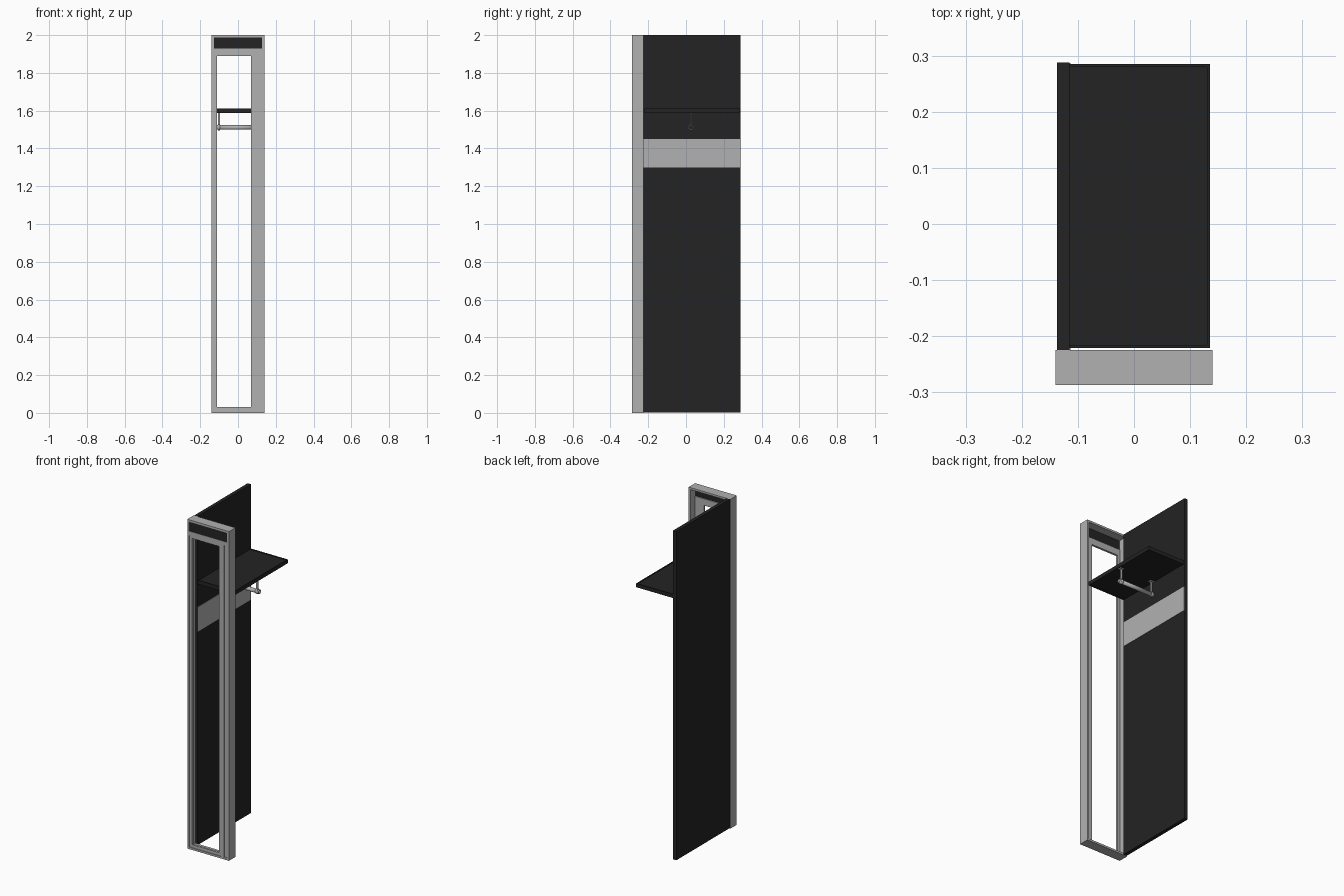
import bpy
from math import pi

cube = bpy.data.objects.get("Cube")
if cube:
    bpy.data.objects.remove(cube, do_unlink=True)


def material(name, value):
    mat = bpy.data.materials.new(name)
    mat.use_nodes = True
    color = (value, value, value, 1)
    mat.diffuse_color = color
    mat.node_tree.nodes["Principled BSDF"].inputs["Base Color"].default_value = color
    return mat


GREY = material("light grey", 0.44)
BLACK = material("black", 0.017)


def box(name, x, y, z, mat):
    """Box from (min, max) ranges on each axis."""
    ranges = (x, y, z)
    bpy.ops.mesh.primitive_cube_add(size=1, location=[(a + b) / 2 for a, b in ranges])
    obj = bpy.context.object
    obj.name = name
    obj.scale = [b - a for a, b in ranges]
    bpy.ops.object.transform_apply(location=False, rotation=False, scale=True)
    obj.data.materials.append(mat)
    return obj


def tube(name, x, y, z, radius, wall):
    """Open tube running along x."""
    bpy.ops.mesh.primitive_cylinder_add(
        vertices=24, radius=radius, depth=x[1] - x[0], end_fill_type='NOTHING',
        location=((x[0] + x[1]) / 2, y, z), rotation=(0, pi / 2, 0))
    obj = bpy.context.object
    obj.name = name
    obj.data.materials.append(GREY)
    bpy.ops.object.shade_smooth_by_angle()
    solid = obj.modifiers.new("wall", 'SOLIDIFY')
    solid.thickness = wall
    solid.offset = -1
    return obj


# Deep outer frame, open at the back
W, T = 0.14, 0.012
DEPTH = (-0.287, -0.225)
for side, s in (("left", 1), ("right", -1)):
    box(f"frame_{side}_wall", sorted((s * W, s * (W - T))), DEPTH, (0, 2), GREY)
IN = W - T
box("frame_top", (-IN, IN), DEPTH, (2 - T, 2), GREY)
box("frame_bottom", (-IN, IN), DEPTH, (0, T), GREY)

# Front infill: fascia, crossbar, post and grooved strip
box("fascia", (-IN, IN), (-0.284, -0.276), (1.93, 2 - T), BLACK)
box("crossbar", (-IN, IN), (-0.286, -0.27), (1.905, 1.93), GREY)
box("post", (0.085, 0.106), (-0.286, -0.27), (T, 1.905), GREY)
box("groove_strip", (0.106, IN), (-0.281, -0.27), (T, 1.905), GREY)

# Inner frame around the opening
INNER = (-0.283, -0.27)
box("opening_right_strip", (-IN, -0.111), INNER, (T, 1.905), GREY)
box("opening_left_strip", (0.069, 0.085), INNER, (T, 1.905), GREY)
box("opening_top_strip", (-0.111, 0.069), INNER, (1.89, 1.905), GREY)
box("opening_bottom_strip", (-0.111, 0.069), INNER, (T, 0.03), GREY)

# Side panel with a pale band on its inner face
box("side_panel", (-0.137, -0.115), (-0.225, 0.288), (0.003, 2), BLACK)
box("panel_band", (-0.115, -0.113), (-0.225, 0.287), (1.3, 1.45), GREY)

# Shelf with a thin raised rim
X0, X1, Y0, Y1, R = -0.115, 0.135, -0.221, 0.285, 0.005
RIM = (1.588, 1.611)
box("shelf", (X0, X1 - R), (Y0 + R, Y1 - R), (1.592, 1.607), BLACK)
box("shelf_outer_rim", (X1 - R, X1), (Y0, Y1), RIM, BLACK)
box("shelf_front_rim", (X0, X1 - R), (Y0, Y0 + R), RIM, BLACK)
box("shelf_back_rim", (X0, X1 - R), (Y1 - R, Y1), RIM, BLACK)

# Hanging rail below the shelf
RY, RZ = 0.026, 1.511
tube("hanging_rail", (-0.113, 0.128), RY, RZ, 0.012, 0.003)
for side, x in (("left", 0.112), ("right", -0.1)):
    span = (x - 0.006, x + 0.006)
    tube(f"{side}_rail_ring", span, RY, RZ, 0.015, 0.003)
    box(f"{side}_rail_hanger", span, (RY - 0.003, RY + 0.003), (RZ + 0.013, 1.589), GREY)
    box(f"{side}_hanger_plate", (x - 0.012, x + 0.012), (RY - 0.011, RY + 0.011),
        (1.587, 1.593), GREY)
